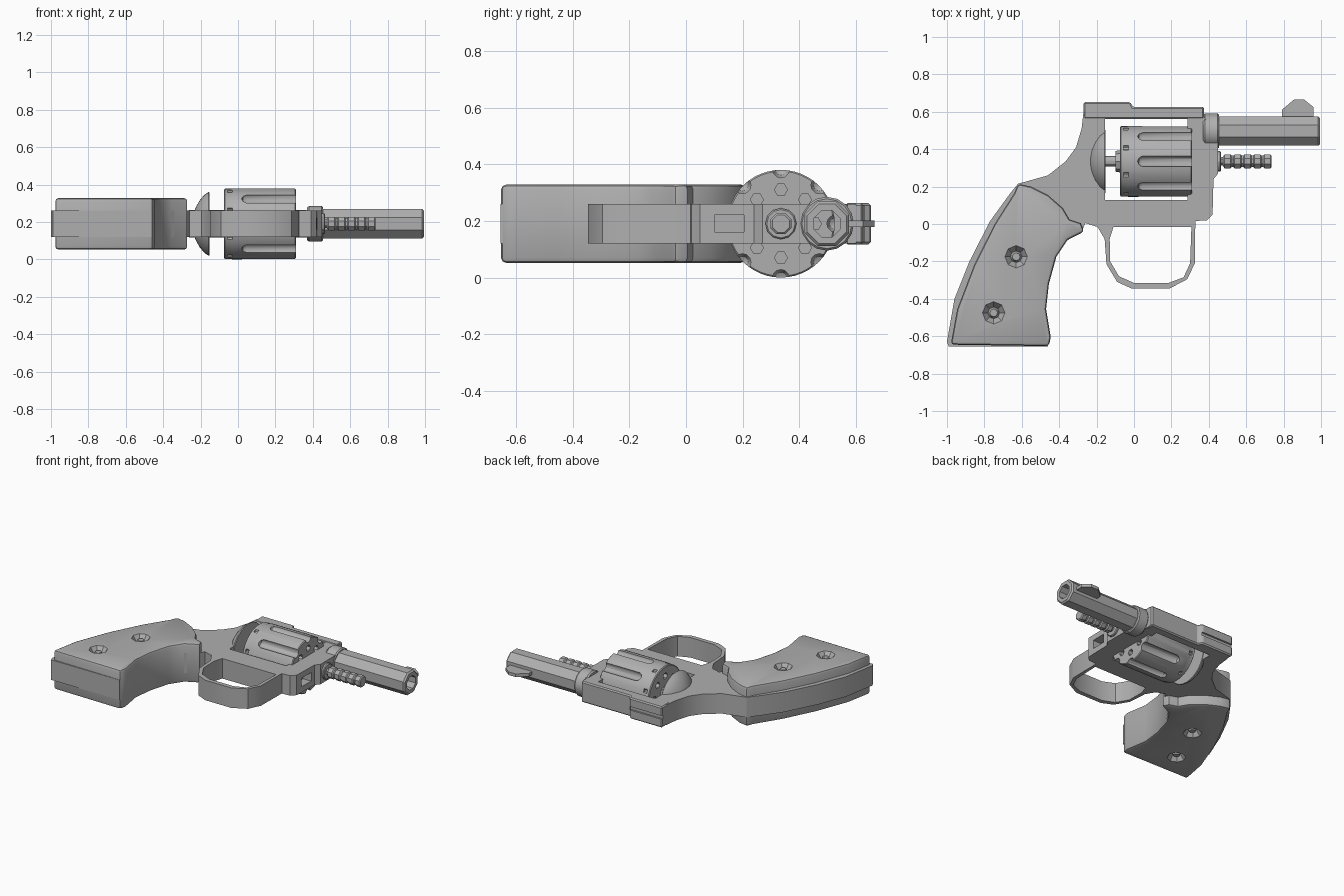
import bpy, bmesh, math
from mathutils import Matrix, Vector

cube = bpy.data.objects.get("Cube")
if cube:
    bpy.data.objects.remove(cube, do_unlink=True)

MID = 0.19        # height of the symmetry plane
HALF = 0.07       # half thickness of the frame
AXIS = 0.335      # y of the cylinder axis
BORE = 0.497      # y of the barrel axis
FLUTES = 8

steel = bpy.data.materials.new("plain grey")
steel.use_nodes = True
grey = (0.43, 0.43, 0.43, 1)
steel.diffuse_color = grey
steel.node_tree.nodes["Principled BSDF"].inputs["Base Color"].default_value = grey


def finish(name, bm):
    """Turn a bmesh into a named object with the shared material."""
    bmesh.ops.recalc_face_normals(bm, faces=bm.faces)
    mesh = bpy.data.meshes.new(name)
    bm.to_mesh(mesh)
    bm.free()
    obj = bpy.data.objects.new(name, mesh)
    bpy.context.scene.collection.objects.link(obj)
    mesh.materials.append(steel)
    return obj


def prism(name, outline, half=HALF, mid=MID):
    """Extrude a flat outline evenly about a horizontal plane."""
    bm = bmesh.new()
    face = bm.faces.new([bm.verts.new((x, y, mid - half)) for x, y in outline])
    moved = bmesh.ops.extrude_face_region(bm, geom=[face])["geom"]
    verts = [v for v in moved if isinstance(v, bmesh.types.BMVert)]
    bmesh.ops.translate(bm, verts=verts, vec=(0, 0, 2 * half))
    return finish(name, bm)


def rect(x0, x1, y0, y1):
    return [(x0, y0), (x1, y0), (x1, y1), (x0, y1)]


def lathe(name, profile, y, z=MID, sides=16, phase=0.0, tube=False):
    """Spin (x, radius) points about an axis along x."""
    bm = bmesh.new()
    rings = []
    for x, r in profile:
        angles = [phase + math.tau * i / sides for i in range(sides)]
        rings.append([bm.verts.new((x, y + r * math.cos(a), z + r * math.sin(a)))
                      for a in angles])
    pairs = list(zip(rings, rings[1:]))
    if tube:
        pairs.append((rings[-1], rings[0]))
    else:
        bm.faces.new(rings[0])
        bm.faces.new(rings[-1])
    for a, b in pairs:
        for i in range(sides):
            j = (i + 1) % sides
            bm.faces.new((a[i], a[j], b[j], b[i]))
    return finish(name, bm)


def cone(name, x, y, z, r_in, r_out, depth, side, sides):
    """Upright cone whose wide end faces away from the symmetry plane."""
    bm = bmesh.new()
    turn = Matrix.Rotation(0 if side > 0 else math.pi, 4, "X")
    bmesh.ops.create_cone(bm, cap_ends=True, segments=sides, radius1=r_in,
                          radius2=r_out, depth=depth,
                          matrix=Matrix.Translation(Vector((x, y, z))) @ turn)
    return finish(name, bm)


def bake(obj):
    graph = bpy.context.evaluated_depsgraph_get()
    mesh = bpy.data.meshes.new_from_object(obj.evaluated_get(graph))
    obj.modifiers.clear()
    obj.data = mesh


def bevel(obj, width, segments=2):
    mod = obj.modifiers.new("bevel", "BEVEL")
    mod.width, mod.segments = width, segments
    mod.limit_method, mod.angle_limit = "ANGLE", math.radians(50)
    bake(obj)


def cut(obj, cutters):
    for cutter in cutters:
        mod = obj.modifiers.new("cut", "BOOLEAN")
        mod.operation, mod.solver, mod.object = "DIFFERENCE", "EXACT", cutter
        bake(obj)
        bpy.data.objects.remove(cutter, do_unlink=True)


# Frame with back strap and trigger guard in one outline
back = [(-.27, .6), (-.28, .51), (-.31, .41), (-.365, .335), (-.46, .26),
        (-.62, .215), (-.665, .16), (-.77, .015), (-.88, -.2), (-.96, -.4),
        (-1, -.63), (-.99, -.655)]
front_strap = [(-.46, -.655), (-.448, -.6), (-.475, -.455), (-.458, -.32),
               (-.42, -.175), (-.36, -.09), (-.28, -.04), (-.26, .005)]
guard = [(-.195, -.016), (-.157, -.08), (-.147, -.215), (-.09, -.31),
         (-.013, -.345), (.19, -.345), (.285, -.295), (.325, -.21),
         (.328, .016)]
nose = [(.39, .02), (.42, .05), (.425, .24), (.45, .27), (.45, .5),
        (.375, .57), (.375, .6)]
frame = prism("frame", back + front_strap + guard + nose)
guard_hole = [(-.11, -.016), (-.13, -.08), (-.127, -.2), (-.08, -.28),
              (0, -.315), (.185, -.315), (.265, -.285), (.3, -.21),
              (.307, -.016)]
cut(frame, [
    prism("window_cutter", rect(-.155, .285, .128, .563), .2),
    prism("guard_cutter", guard_hole, .2),
    prism("slot_cutter", rect(.36, .5, .1, .205), .03),
    lathe("bore_cutter", [(.2, .05), (.6, .05)], BORE, sides=8, phase=math.pi / 8),
])

# Top strap with raised rear sight block
strap = prism("top_strap", [(-.27, .562), (.375, .562), (.375, .625), (-.005, .625),
                            (-.02, .652), (-.27, .652)], HALF + .003)
bevel(strap, .008, 1)
cut(strap, [prism("sight_groove_cutter", rect(-.4, -.02, .64, .7), .012)])

# Grips, one solid that overhangs the frame on both sides
grip_back = [(-.62, .215), (-.64, .165), (-.745, 0), (-.853, -.215),
             (-.945, -.455), (-.98, -.645)]
grip_top = [(-.265, -.04), (-.285, .005), (-.345, .025), (-.38, .085),
            (-.46, .155), (-.55, .2)]
grip = prism("grip", grip_back + [(-.455, -.653), (-.445, -.605), (-.47, -.455),
             (-.455, -.32), (-.415, -.175), (-.355, -.085)] + grip_top, .138)
bevel(grip, .018)

# Grip screws sunk in eight-sided recesses
for x, y in ((-.63, -.175), (-.75, -.475)):
    for side, label in ((1, "upper"), (-1, "lower")):
        top = MID + side * .138
        cut(grip, [cone("recess_cutter", x, y, top - side * .015, .032, .067,
                        .05, side, 8)])
        cone("grip_screw_" + label, x, y, top - side * .03, .032, .02, .03, side, 12)

# Barrel, collar and front sight
lathe("barrel", [(.38, .085), (.985, .085), (.995, .075), (.995, .05), (.38, .05)],
      BORE, sides=8, phase=math.pi / 8, tube=True)
lathe("barrel_collar", [(.37, .088), (.38, .095), (.447, .095), (.455, .088),
                        (.455, .06), (.37, .06)], BORE, sides=16, tube=True)
prism("front_sight", [(.79, .56), (.79, .61), (.855, .665), (.91, .665),
                      (.96, .625), (.96, .56)], .011)

# Cylinder with flutes, chambers and stop notches
drum = lathe("cylinder", [(-.075, .182), (-.07, .188), (-.035, .188), (-.03, .19),
                          (.305, .19), (.31, .185)], AXIS, sides=48)
for i in range(FLUTES):
    a = math.tau * i / FLUTES
    dy, dz = math.cos(a), math.sin(a)
    half_step = a + math.pi / FLUTES
    cut(drum, [
        lathe("flute_cutter", [(.02, .004), (.028, .02), (.045, .03), (.4, .03)],
              AXIS + .192 * dy, MID + .192 * dz, 12),
        lathe("chamber_cutter", [(-.2, .023), (.4, .023)],
              AXIS + .12 * dy, MID + .12 * dz, 6),
        lathe("notch_cutter", [(-.055, .014), (-.03, .014)],
              AXIS + .19 * math.cos(half_step), MID + .19 * math.sin(half_step), 8),
    ])

# Recoil shield, rear pivot and ratchet
lathe("recoil_shield", [(-.237, .06), (-.225, .09), (-.205, .125), (-.18, .155),
                        (-.158, .17), (-.152, .168)], AXIS, sides=32)
lathe("rear_pivot", [(-.16, .028), (-.07, .028)], AXIS, sides=12)
lathe("ratchet", [(-.1, .055), (-.07, .06)], AXIS, sides=8)

# Crane hub and ribbed ejector rod
lathe("crane_hub", [(.29, .055), (.46, .055), (.465, .05)], AXIS, sides=12)
ribs = [(.44, .025), (.475, .025)]
for i in range(5):
    x = .475 + i * .053
    ribs += [(x + .004, .033), (x + .01, .04), (x + .042, .04), (x + .048, .033)]
lathe("ejector_rod", ribs, AXIS, sides=8, phase=math.pi / 8)

# Smooth shading with sharp edges kept
for obj in bpy.context.scene.objects:
    if obj.type == "MESH":
        bpy.ops.object.select_all(action="DESELECT")
        obj.select_set(True)
        bpy.context.view_layer.objects.active = obj
        bpy.ops.object.shade_smooth_by_angle(angle=math.radians(30))
